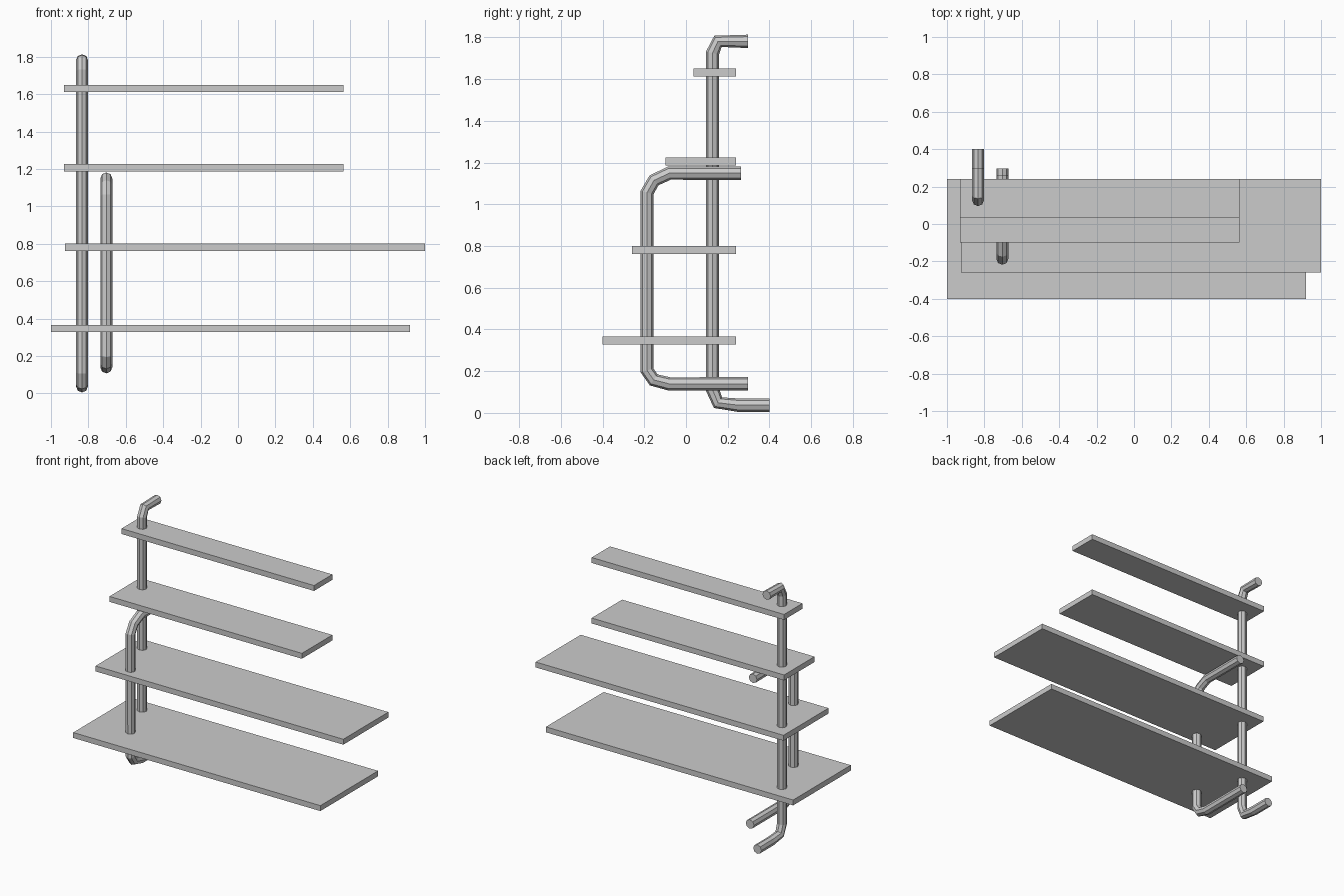
import bpy

if "Cube" in bpy.data.objects:
    bpy.data.objects.remove(bpy.data.objects["Cube"])


def shelf(name, x0, x1, y0, z0, y1=0.24, thickness=0.038):
    bpy.ops.mesh.primitive_cube_add(
        size=1, location=((x0 + x1) / 2, (y0 + y1) / 2, z0 + thickness / 2))
    ob = bpy.context.object
    ob.name = name
    ob.scale = (x1 - x0, y1 - y0, thickness)
    bpy.ops.object.transform_apply(location=False, rotation=False, scale=True)


def pipe(name, x, path, radius=0.032):
    curve = bpy.data.curves.new(name, 'CURVE')
    curve.dimensions = '3D'
    curve.bevel_depth = radius
    curve.bevel_resolution = 2      # eight-sided pipe
    curve.use_fill_caps = True
    spline = curve.splines.new('POLY')
    spline.points.add(len(path) - 1)
    for point, (y, z) in zip(spline.points, path):
        point.co = (x, y, z, 1)
    spline.use_smooth = False
    bpy.context.collection.objects.link(bpy.data.objects.new(name, curve))


# Four boards, flush at the back and getting shallower upwards
shelf("bottom_shelf", -1.0, 0.92, -0.40, 0.328)
shelf("lower_middle_shelf", -0.925, 1.0, -0.26, 0.762)
shelf("upper_middle_shelf", -0.93, 0.565, -0.098, 1.187)
shelf("top_shelf", -0.93, 0.565, 0.036, 1.612)

# Tall rear pipe, both ends bent back to the wall
pipe("tall_pipe", -0.834, [
    (0.40, 0.037), (0.25, 0.037), (0.153, 0.049), (0.127, 0.112),
    (0.127, 1.725), (0.153, 1.781), (0.297, 1.781)])

# Short front pipe wrapping the lower boards
pipe("short_pipe", -0.704, [
    (0.297, 0.139), (-0.08, 0.139), (-0.155, 0.158), (-0.187, 0.204),
    (-0.187, 1.056), (-0.153, 1.115), (-0.08, 1.149), (0.263, 1.149)])
